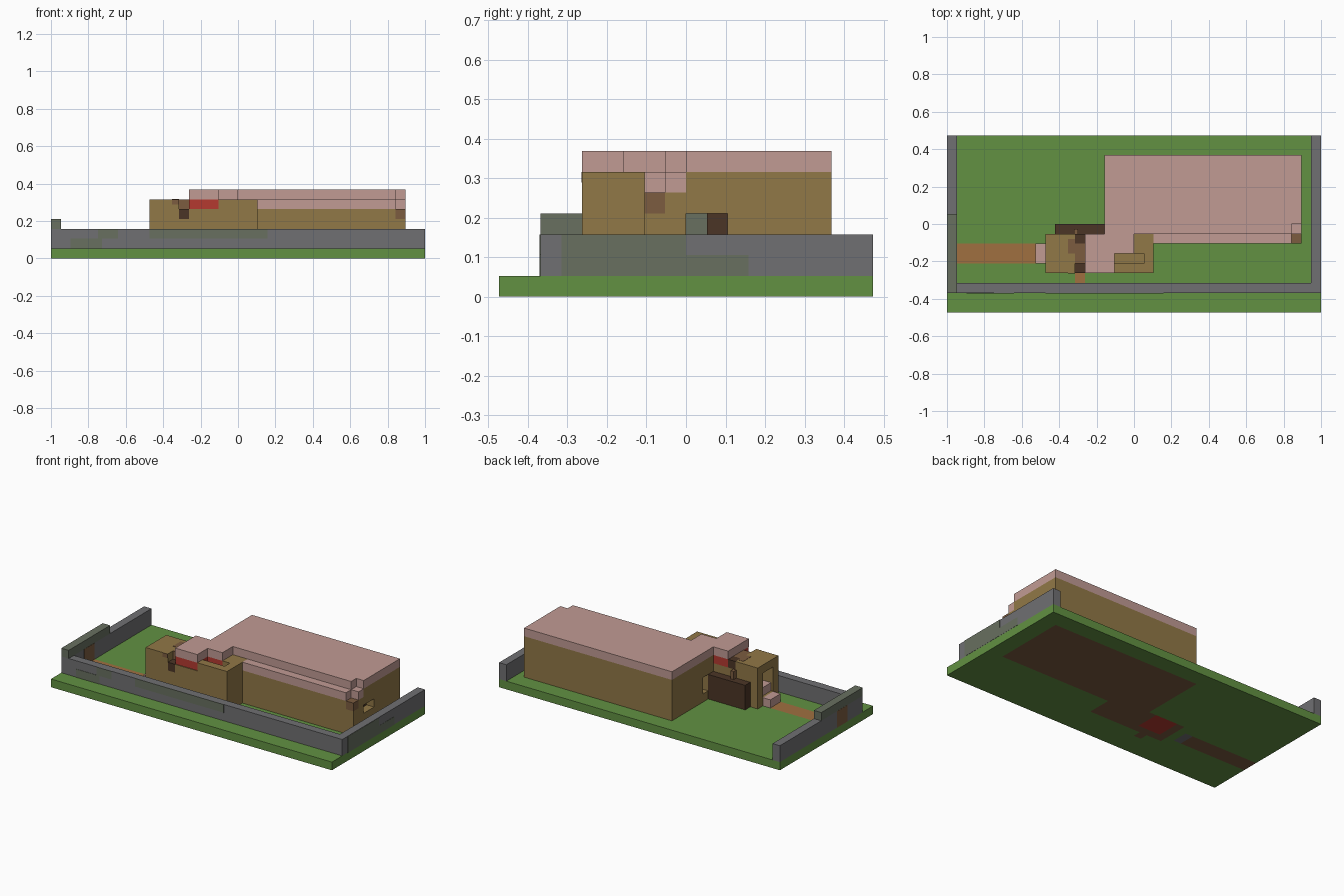
import bpy
import bmesh

if "Cube" in bpy.data.objects:
    bpy.data.objects.remove(bpy.data.objects["Cube"], do_unlink=True)

U = 1 / 19                 # one block
NX, NY = 38, 18            # plot size in blocks


def material(name, code):
    lin = []
    for i in (0, 2, 4):
        c = int(code[i:i + 2], 16) / 255
        lin.append(c / 12.92 if c < 0.04 else ((c + 0.055) / 1.055) ** 2.4)
    col = (*lin, 1)
    m = bpy.data.materials.new(name)
    m.use_nodes = True
    m.diffuse_color = col
    bsdf = next(n for n in m.node_tree.nodes if n.type == 'BSDF_PRINCIPLED')
    bsdf.inputs["Base Color"].default_value = col
    return m


GRASS = material("grass_green", "629142")
STONE = material("stone_grey", "707072")
MOSS = material("mossy_stone", "687060")
TAN = material("tan_plaster", "917847")
PINK = material("pink_roof", "C19B94")
WOOD = material("brown_wood", "7C5C40")
DARK = material("dark_timber", "4B3526")
PATH = material("path_brown", "A07040")
RED = material("red_cloth", "B53A30")


def box(name, x, y, z, mat):
    """Box between block coordinates, x, y and z as (from, to)."""
    bm = bmesh.new()
    bmesh.ops.create_cube(bm, size=1)
    for v in bm.verts:
        v.co = ((x[v.co.x > 0] - NX / 2) * U,
                (y[v.co.y > 0] - NY / 2) * U,
                z[v.co.z > 0] * U)
    me = bpy.data.meshes.new(name)
    bm.to_mesh(me)
    bm.free()
    me.materials.append(mat)
    ob = bpy.data.objects.new(name, me)
    bpy.context.collection.objects.link(ob)
    return ob


def walled_opening(name, x, y, z, hole_y, hole_z, mat):
    """Wall across y with a rectangular opening."""
    box(name + "_near", x, (y[0], hole_y[0]), z, mat)
    box(name + "_far", x, (hole_y[1], y[1]), z, mat)
    box(name + "_sill", x, hole_y, (z[0], hole_z[0]), mat)
    box(name + "_lintel", x, hole_y, (hole_z[1], z[1]), mat)


# Ground slab: block grid whose floors and paths run right through
def inside(p, x0, x1, y0, y1):
    return x0 < p[0] < x1 and y0 < p[1] < y1


def ground_index(p, top):
    if inside(p, 12, 15, 5, 8):
        return 3
    if inside(p, 9, 10, 5, 7):
        return 4
    if inside(p, 16, 36, 7, 16) or inside(p, 11, 21, 4, 8):
        return 2
    if inside(p, 0, 9, 5, 7) or inside(p, 13, 14, 3, 4):
        return 1 if top else 2
    return 0


bm = bmesh.new()
bmesh.ops.create_grid(bm, x_segments=NX, y_segments=NY, size=0.5)
for v in bm.verts:
    v.co = (v.co.x * NX * U, v.co.y * NY * U, 0)
up = bmesh.ops.extrude_face_region(bm, geom=bm.faces[:], use_keep_orig=True)
for g in up["geom"]:
    if isinstance(g, bmesh.types.BMVert):
        g.co.z = U
bmesh.ops.recalc_face_normals(bm, faces=bm.faces[:])
for f in bm.faces:
    if abs(f.normal.z) > 0.5:
        c = f.calc_center_median()
        f.material_index = ground_index((c.x / U + NX / 2, c.y / U + NY / 2),
                                        c.z > U / 2)
mesh = bpy.data.meshes.new("ground")
bm.to_mesh(mesh)
bm.free()
for m in (GRASS, PATH, WOOD, RED, STONE):
    mesh.materials.append(m)
bpy.context.collection.objects.link(bpy.data.objects.new("ground", mesh))

# Garden wall on three sides, with a raised gate section
box("front_garden_wall", (1, 37), (2, 3), (1, 3), STONE)
box("east_garden_wall", (37, 38), (2, 18), (1, 3), STONE)
box("west_garden_wall", (0, 1), (2, 18), (1, 3), STONE)
box("gate_wall_top", (0, 1), (2, 10), (3, 4), MOSS)
box("gate", (-0.02, 1.02), (5, 7), (1, 3), WOOD)

# Moss patches as thin plates
for x, z in (((2, 5.2), (1, 2)), ((4.8, 6.8), (2, 3)), ((10, 22), (2, 3))):
    box("front_moss", x, (1.96, 2), z, MOSS)
for y, z in (((3, 9), (1, 3)), ((9, 12), (1, 2))):
    box("east_moss", (37.98, 38), y, z, MOSS)
    bpy.context.collection.objects[-1].location.x = 0.003

# Main house walls, hollow, with windows in both ends
box("house_back_wall", (16, 36), (15, 16), (1, 6), TAN)
box("house_front_wall", (21, 36), (7, 8), (1, 4), TAN)
box("house_front_wall_top", (21, 35), (7, 8), (4, 5), TAN)
box("corner_bracket", (35, 36), (7, 8), (4, 5), WOOD)
box("house_inner_front", (16, 35), (8, 9), (1, 6), TAN)
box("house_corner", (35, 36), (8, 9), (1, 5), TAN)
walled_opening("east_wall", (35, 36), (9, 15), (1, 6), (9, 11), (3, 4), TAN)
walled_opening("west_wall", (16, 17), (9, 15), (1, 6), (9, 10), (2, 4), TAN)
box("window_shutter", (34, 35), (10, 11), (3, 4), DARK)
box("window_curtain", (17, 18), (10, 11), (2, 4), RED)

# Stepped roof
box("eave", (21, 35), (7, 8), (5, 6), PINK)
box("eave_corner", (35, 36), (8, 9), (5, 6), PINK)
box("main_roof", (16, 36), (9, 16), (6, 7), PINK)
box("roof_front_step", (16, 35), (8, 9), (6, 7), PINK)
box("porch_roof", (14, 17), (4, 8), (6, 7), PINK)
box("porch_roof_step", (17, 19), (6, 8), (6, 7), PINK)

# Front wing below the porch roof, with red clerestory and a roof recess
box("wing_body", (14, 21), (4, 8), (1, 5), TAN)
box("red_clerestory", (14, 17), (4.1, 8), (5, 6), RED)
box("red_clerestory_step", (17, 19), (6, 8), (5, 6), RED)
box("wing_parapet", (17, 21), (4, 5), (5, 6), TAN)
box("wing_parapet_end", (20, 21), (5, 6), (5, 6), TAN)
box("wing_parapet_back", (19, 21), (6, 8), (5, 6), TAN)

# Entrance tower with a doorway
walled_opening("tower_door_wall", (10, 11), (4, 8), (1, 6), (5, 7), (2, 5), TAN)
box("tower_front", (11, 13), (4, 5), (1, 6), TAN)
box("tower_front_edge", (13, 14), (4, 5), (1, 4), TAN)
box("tower_back", (11, 14), (7, 8), (1, 5), TAN)
box("tower_top", (11, 13), (5, 8), (5, 6), TAN)
box("tower_beam", (13, 14), (5, 7), (5, 6), WOOD)
box("tower_beam_end", (13, 14), (7, 8), (5, 6), DARK)
box("tower_beam_plate", (12.3, 13), (6, 7.5), (5.9, 6.03), WOOD)
box("tower_front_beam", (12.3, 13), (3.97, 4), (5.5, 6), WOOD)
box("front_window", (13, 14), (4, 5), (4, 5), DARK)

# Door steps and the dark timber lean-to
box("door_step", (9, 10), (5, 7), (1, 2), PINK)
box("door_threshold", (10.3, 11.5), (5, 7), (1, 3), PINK)
box("lean_to", (11, 16), (8, 9), (1, 4), DARK)
box("lean_to_post", (12.9, 13.3), (8, 8.5), (4, 5), WOOD)
